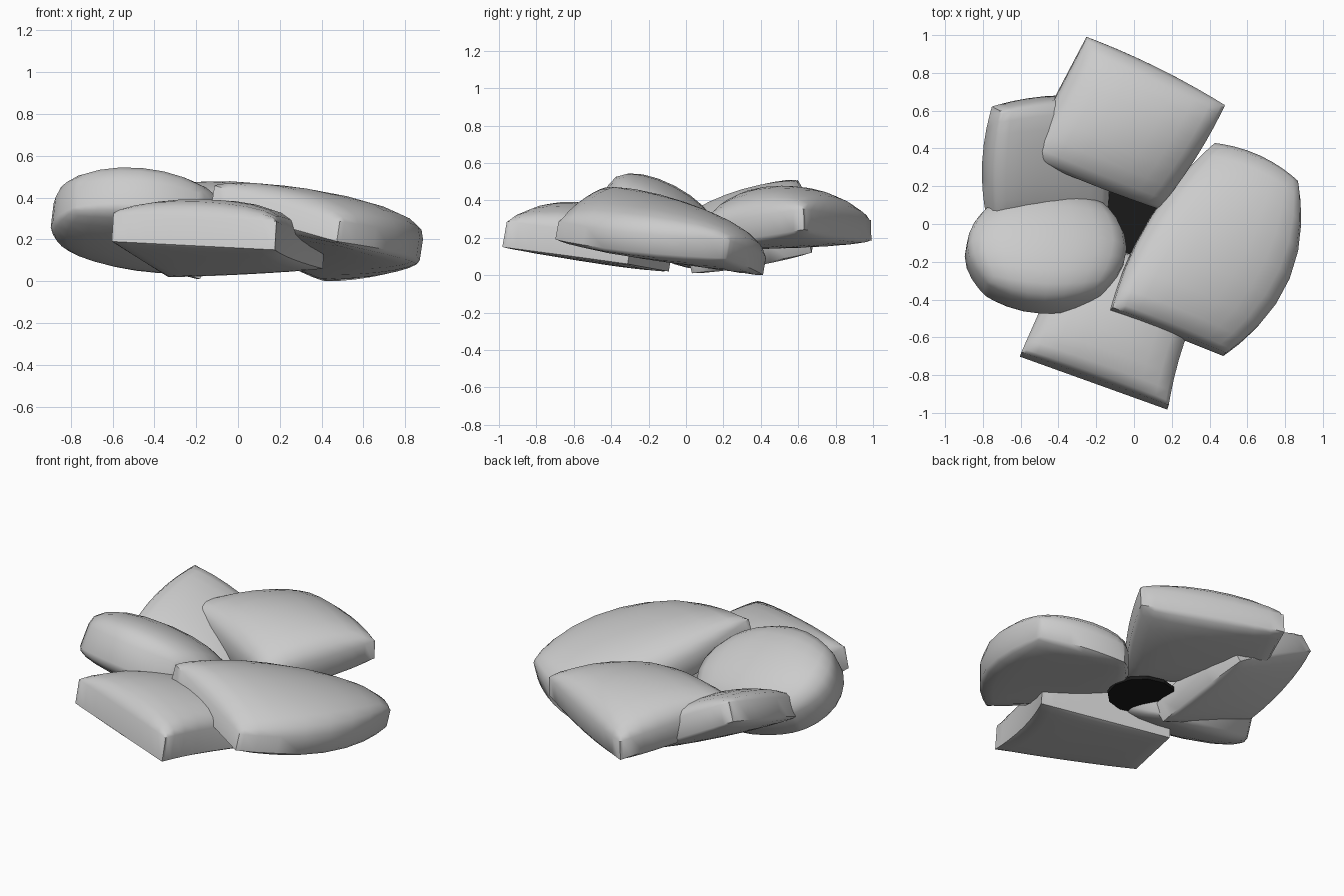
import bpy, bmesh, math
from mathutils import Vector

if "Cube" in bpy.data.objects:
    bpy.data.objects.remove(bpy.data.objects["Cube"])

N = 10


def cushion(name, corners, bulges, rim, top, bottom):
    """Pillow over a four-cornered outline; bulges push each edge outward."""
    P = [Vector(c) for c in corners]
    nrm = (P[2] - P[0]).cross(P[3] - P[1]).normalized()
    outs = []
    for i in range(4):
        o = (P[(i + 1) % 4] - P[i]).cross(nrm).normalized()
        outs.append(o * bulges[i])

    def surf(u, v):
        a, b = (u + 1) / 2, (v + 1) / 2
        p = P[0].lerp(P[1], a).lerp(P[3].lerp(P[2], a), b)
        p = p + (1 - u * u) * (outs[0] * (1 - b) + outs[2] * b)
        return p + (1 - v * v) * (outs[1] * a + outs[3] * (1 - a))

    bm = bmesh.new()
    steps = [math.sin(math.pi / 2 * (2 * i / N - 1)) for i in range(N + 1)]
    layers = []
    for sign, thick in ((1, top), (-1, bottom)):
        grid = []
        for v in steps:
            row = []
            for u in steps:
                k = max(0, (1 - u * u) * (1 - v * v)) ** 0.42
                row.append(bm.verts.new(surf(u, v) + nrm * sign * (rim + thick * k)))
            grid.append(row)
        for j in range(N):
            for i in range(N):
                bm.faces.new((grid[j][i], grid[j][i + 1], grid[j + 1][i + 1], grid[j + 1][i]))
        layers.append(grid)
    # side wall joining the two shells
    ring = ([(0, i) for i in range(N)] + [(j, N) for j in range(N)]
            + [(N, N - i) for i in range(N)] + [(N - j, 0) for j in range(N)])
    t, b = layers
    for (j, i), (q, p) in zip(ring, ring[1:] + ring[:1]):
        bm.faces.new((t[j][i], b[j][i], b[q][p], t[q][p]))
    bmesh.ops.recalc_face_normals(bm, faces=bm.faces)
    me = bpy.data.meshes.new(name)
    bm.to_mesh(me)
    bm.free()
    ob = bpy.data.objects.new(name, me)
    bpy.context.collection.objects.link(ob)
    me.shade_smooth()
    me.set_sharp_from_angle(angle=math.radians(45))
    return ob


# Five overlapping cushions, corners counter-clockwise seen from above
parts = [
    cushion("front_cushion",
            [(-.60, -.69, .28), (.18, -.97, .24), (.41, -.30, .15), (-.33, -.08, .11)],
            [.0, -.03, 0, 0], .07, .135, .03),
    cushion("right_cushion",
            [(-.12, -.45, .43), (.48, -.69, .26), (.86, .22, .16), (.42, .42, .07)],
            [.0, .16, .04, .08], .05, .15, .06),
    cushion("back_cushion",
            [(-.58, .36, .35), (.13, .08, .23), (.48, .63, .32), (-.25, .99, .26)],
            [.01, .02, .02, .0], .055, .155, .07),
    cushion("back_left_cushion",
            [(-.76, .03, .30), (-.16, .02, .08), (-.18, .66, .19), (-.73, .61, .48)],
            [.0, .02, .03, .04], .055, .09, .05),
    cushion("front_left_cushion",
            [(-.78, -.35, .43), (-.18, -.38, .38), (-.17, .08, .13), (-.78, .06, .22)],
            [.09, .13, .06, .11], .065, .155, .08),
]

# Dark centre piece showing between the cushions
bpy.ops.mesh.primitive_cylinder_add(vertices=12, radius=.19, depth=.02, location=(-.03, .03, .15))
centre = bpy.context.object
centre.name = "dark_centre"
mat = bpy.data.materials.new("dark")
mat.diffuse_color = (.01, .01, .01, 1)
mat.use_nodes = True
mat.node_tree.nodes["Principled BSDF"].inputs["Base Color"].default_value = mat.diffuse_color
centre.data.materials.append(mat)

# Rest the pile on the ground
low = min(v.co.z for o in parts for v in o.data.vertices)
for o in parts + [centre]:
    o.location.z -= low
